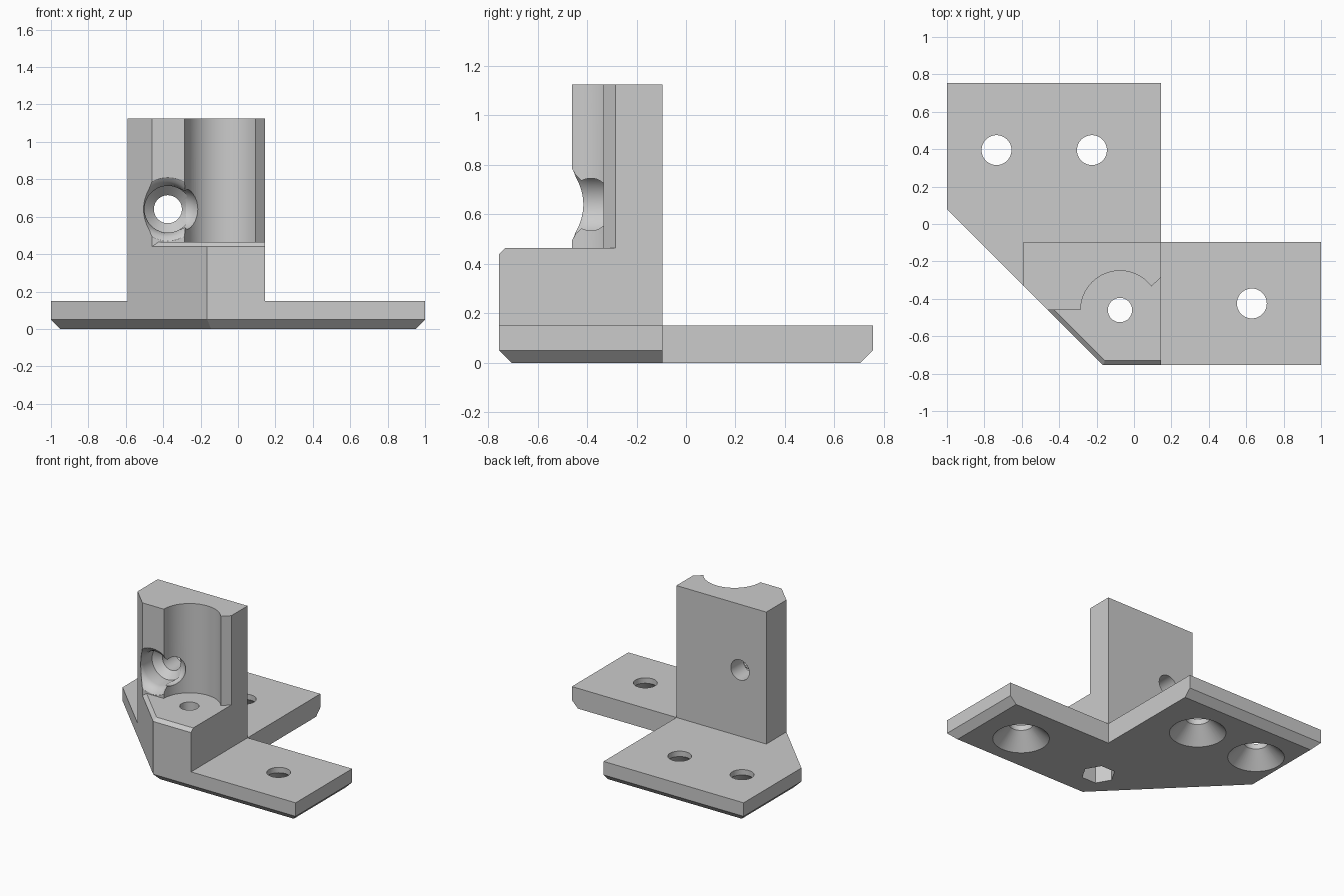
import bpy, bmesh, math
from mathutils import Matrix, Vector

if "Cube" in bpy.data.objects:
    bpy.data.objects.remove(bpy.data.objects["Cube"])

grey = bpy.data.materials.new("plain grey")
grey.use_nodes = True
COLOUR = (0.6, 0.6, 0.6, 1)
grey.diffuse_color = COLOUR
grey.node_tree.nodes["Principled BSDF"].inputs["Base Color"].default_value = COLOUR


def loft(name, rings):
    """Solid through matching rings of 3D points, capped at both ends."""
    bm = bmesh.new()
    loops = [[bm.verts.new(p) for p in ring] for ring in rings]
    n = len(loops[0])
    for a, b in zip(loops, loops[1:]):
        for i in range(n):
            j = (i + 1) % n
            bm.faces.new((a[i], a[j], b[j], b[i]))
    bm.faces.new(loops[0][::-1])
    bm.faces.new(loops[-1])
    bmesh.ops.recalc_face_normals(bm, faces=bm.faces)
    mesh = bpy.data.meshes.new(name)
    bm.to_mesh(mesh)
    bm.free()
    mesh.materials.append(grey)
    obj = bpy.data.objects.new(name, mesh)
    bpy.context.collection.objects.link(obj)
    return obj


def stack(name, *levels):
    """Levels are (z, outline) pairs."""
    return loft(name, [[(x, y, z) for x, y in outline] for z, outline in levels])


def turned(name, profile, origin, turn=Matrix(), sides=48):
    """Round cutter from (distance, radius) pairs along its own z axis."""
    rings = []
    for d, r in profile:
        ring = []
        for i in range(sides):
            a = math.tau * i / sides
            ring.append(Vector(origin) + turn @ Vector((r * math.cos(a), r * math.sin(a), d)))
        rings.append(ring)
    return loft(name, rings)


def combine(target, tool, operation):
    tool.hide_render = True
    mod = target.modifiers.new(tool.name, 'BOOLEAN')
    mod.operation = operation
    mod.solver = 'EXACT'
    mod.object = tool
    bpy.context.view_layer.objects.active = target
    bpy.ops.object.modifier_apply(modifier=mod.name)
    bpy.data.objects.remove(tool)


# Angled base plate with chamfered underside
bracket = stack(
    "corner_bracket",
    (0, [(-.95, .705), (.145, .705), (.145, -.095), (.95, -.095), (.95, -.705), (-.144, -.705), (-.95, .101)]),
    *[(z, [(-1, .755), (.145, .755), (.145, -.095), (1, -.095), (1, -.755), (-.165, -.755), (-1, .08)])
      for z in (.05, .15)])

# Lower block with a bevelled front rim
side = [(-.59, -.095), (.145, -.095)]
outline = side + [(.145, -.755), (-.165, -.755), (-.59, -.33)]
rim = side + [(.145, -.73), (-.155, -.73), (-.59, -.295)]
block = stack("lower_block", (.1, outline), (.44, outline), (.465, rim))

# Upright pillar with a round channel in its front
axis_x, axis_y, radius = -.075, -.46, .21
start, end, steps = math.pi, math.radians(37), 32
channel = []
for i in range(steps + 1):
    a = start + (end - start) * i / steps
    channel.append((axis_x + radius * math.cos(a), axis_y + radius * math.sin(a)))
outline = [(-.59, -.095), (-.59, -.33), (-.46, -.46)] + channel + [(.145, -.285), (.145, -.095)]
pillar = stack("pillar", (.3, outline), (1.125, outline))

combine(bracket, block, 'UNION')
combine(bracket, pillar, 'UNION')

# Countersunk screw holes in the plate
for x, y in ((-.735, .395), (-.225, .395), (.63, -.425)):
    hole = turned("screw_hole", [(-.01, .2), (.11, .08), (.3, .08)], (x, y, 0))
    combine(bracket, hole, 'DIFFERENCE')

# Bolt hole in the channel floor with a nut pocket below
combine(bracket, turned("bolt_hole", [(-.1, .065), (.6, .065)], (axis_x, axis_y, 0)), 'DIFFERENCE')
combine(bracket, turned("nut_pocket", [(-.1, .115), (.27, .115)], (axis_x, axis_y, 0), sides=6), 'DIFFERENCE')

# Cross hole through the pillar, flared at the front
to_back = Matrix.Rotation(math.radians(-90), 3, 'X')
cross = turned("cross_hole",
               [(-.6, .17), (-.46, .17), (-.445, .148), (-.415, .13), (-.39, .125),
                (-.29, .125), (-.24, .075), (.1, .075)],
               (-.375, 0, .64), to_back)
combine(bracket, cross, 'DIFFERENCE')

# Rounded opening from the cross hole into the channel
ball = [(-.112 * math.cos(math.pi * (i + .2) / 24.4), .112 * math.sin(math.pi * (i + .2) / 24.4))
        for i in range(25)]
combine(bracket, turned("channel_opening", ball, (-.305, -.37, .64)), 'DIFFERENCE')

# Smooth round walls, crisp edges
bpy.ops.object.select_all(action='DESELECT')
bracket.select_set(True)
bpy.context.view_layer.objects.active = bracket
bpy.ops.object.shade_smooth_by_angle(angle=math.radians(25))
